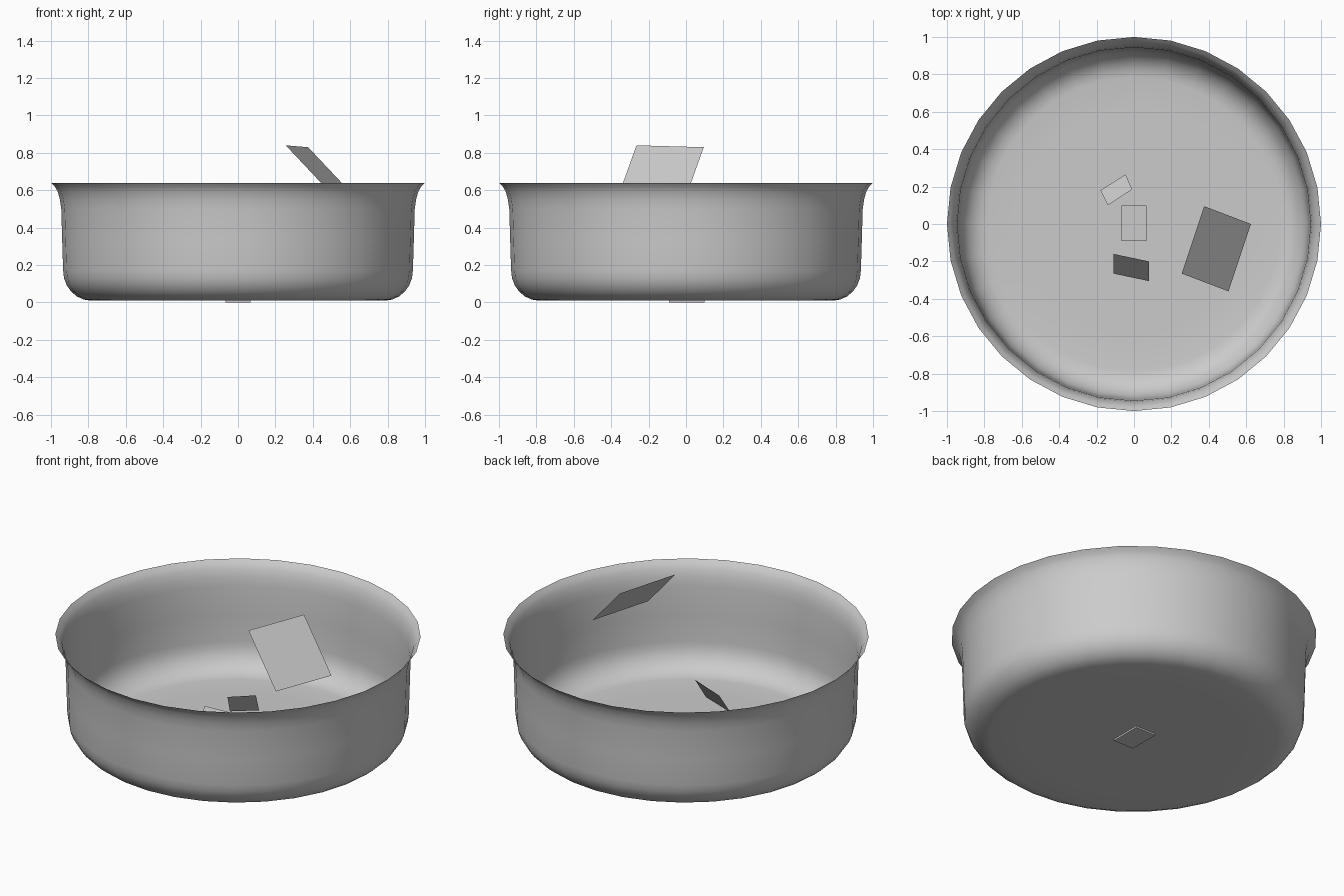
import bpy, bmesh, math

if "Cube" in bpy.data.objects:
    bpy.data.objects.remove(bpy.data.objects["Cube"])


def make_object(name, bm, smooth=False):
    mesh = bpy.data.meshes.new(name)
    bm.to_mesh(mesh)
    bm.free()
    for p in mesh.polygons:
        p.use_smooth = smooth
    obj = bpy.data.objects.new(name, mesh)
    bpy.context.collection.objects.link(obj)
    return obj


def lathe(name, profile, sides):
    """Spin a (radius, z) profile that starts at a flat disc."""
    bm = bmesh.new()
    rings = []
    for r, z in profile:
        rings.append([bm.verts.new((r * math.cos(2 * math.pi * i / sides),
                                    r * math.sin(2 * math.pi * i / sides), z))
                      for i in range(sides)])
    bm.faces.new(rings[0])
    for a, b in zip(rings, rings[1:]):
        for i in range(sides):
            j = (i + 1) % sides
            bm.faces.new((a[j], a[i], b[i], b[j]))
    return make_object(name, bm, smooth=True)


def sheet(name, corners):
    bm = bmesh.new()
    bm.faces.new([bm.verts.new(c) for c in corners])
    return make_object(name, bm)


# Bowl: flat floor, rounded foot, nearly straight wall, flared rim
foot = [(0.785 + 0.15 * math.sin(t), 0.17 - 0.16 * math.cos(t))
        for t in (math.radians(15 * k) for k in range(7))]
wall = [(0.94, 0.33), (0.945, 0.5), (0.952, 0.55), (0.965, 0.595),
        (0.98, 0.62), (1.0, 0.64)]
lathe("bowl", [(0.6, 0.01)] + foot + wall, 32)

# Loose square flakes floating in the bowl
sheet("large_flake", [(0.255, -0.265, 0.84), (0.505, -0.36, 0.575),
                      (0.625, 0.0, 0.565), (0.375, 0.095, 0.83)])
sheet("back_flake", [(-0.14, 0.10, 0.193), (-0.01, 0.185, 0.205),
                     (-0.045, 0.265, 0.075), (-0.18, 0.18, 0.065)])
sheet("front_flake", [(-0.11, -0.16, 0.245), (-0.11, -0.265, 0.105),
                      (0.08, -0.305, 0.13), (0.08, -0.20, 0.275)])

# Thin plate set through the middle of the floor
bm = bmesh.new()
bmesh.ops.create_cube(bm, size=1)
bmesh.ops.scale(bm, vec=(0.135, 0.19, 0.02), verts=bm.verts)
bmesh.ops.translate(bm, vec=(0, 0.005, 0.01), verts=bm.verts)
make_object("floor_plate", bm)
